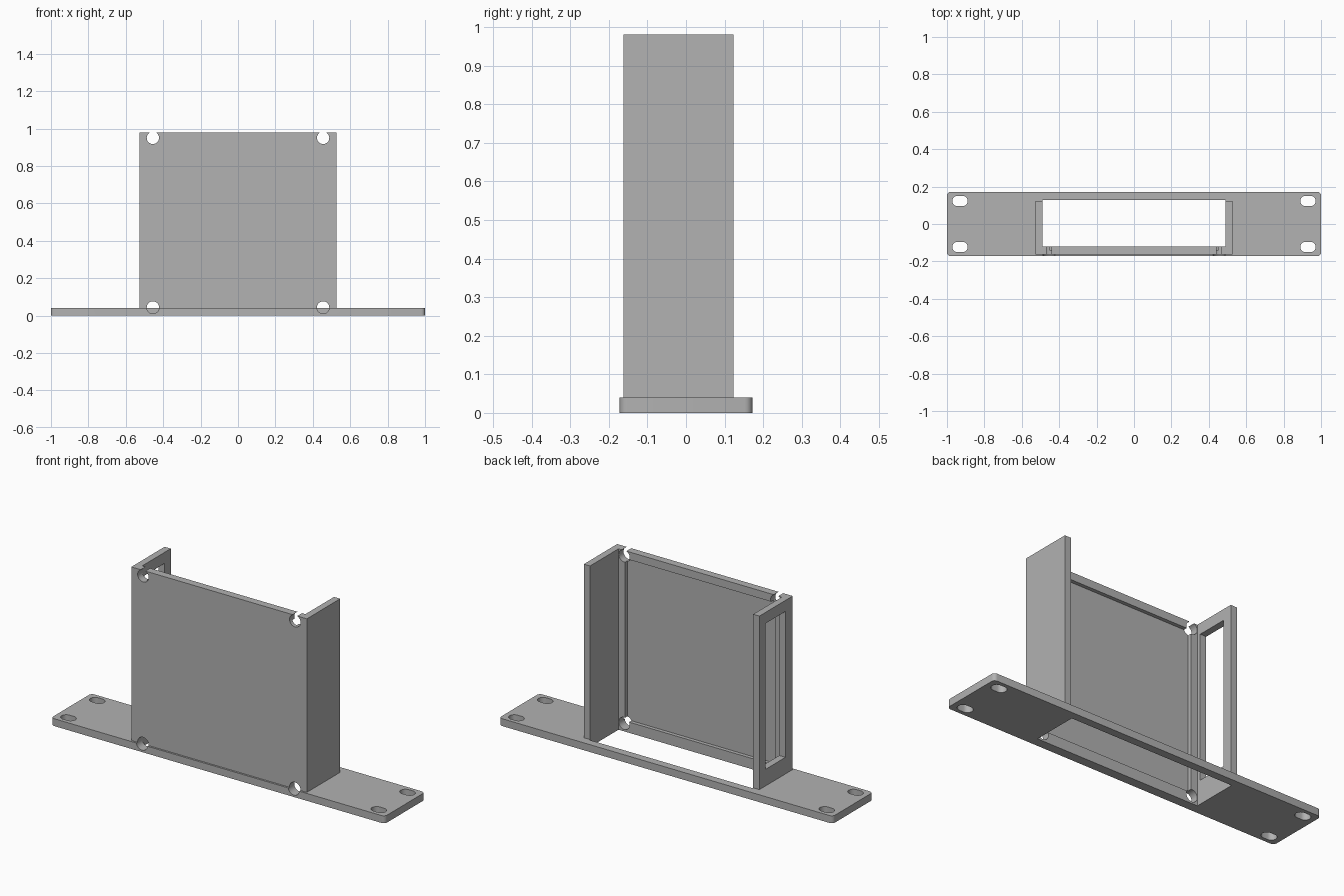
import bpy
import bmesh
from math import pi, cos, sin, radians
from mathutils import Matrix

cube = bpy.data.objects.get("Cube")
if cube:
    bpy.data.objects.remove(cube, do_unlink=True)

grey = bpy.data.materials.new("plain_grey")
grey.use_nodes = True
colour = (0.445, 0.445, 0.445, 1)
grey.diffuse_color = colour
grey.node_tree.nodes["Principled BSDF"].inputs["Base Color"].default_value = colour


def prism(name, outline, low, high, matrix=Matrix()):
    """Extrude a flat outline along z, then place it."""
    bm = bmesh.new()
    face = bm.faces.new([bm.verts.new((x, y, low)) for x, y in outline])
    top = bmesh.ops.extrude_face_region(bm, geom=[face])["geom"]
    verts = [v for v in top if isinstance(v, bmesh.types.BMVert)]
    bmesh.ops.translate(bm, verts=verts, vec=(0, 0, high - low))
    bm.transform(matrix)
    bmesh.ops.recalc_face_normals(bm, faces=bm.faces)
    mesh = bpy.data.meshes.new(name)
    bm.to_mesh(mesh)
    bm.free()
    mesh.materials.append(grey)
    obj = bpy.data.objects.new(name, mesh)
    bpy.context.collection.objects.link(obj)
    return obj


def rect(x0, x1, y0, y1):
    return [(x0, y0), (x1, y0), (x1, y1), (x0, y1)]


def rounded(cx, cy, hx, hy, r, steps):
    """Rectangle outline with rounded corners."""
    points = []
    for quarter, (sx, sy) in enumerate([(1, 1), (-1, 1), (-1, -1), (1, -1)]):
        for i in range(steps + 1):
            a = (quarter + i / steps) * pi / 2
            points.append((cx + sx * (hx - r) + r * cos(a),
                           cy + sy * (hy - r) + r * sin(a)))
    return points


def cut(obj, cutters):
    """Subtract all cutters, bake the result and remove the cutters."""
    for c in cutters:
        c.hide_render = True
        mod = obj.modifiers.new("cut", 'BOOLEAN')
        mod.operation = 'DIFFERENCE'
        mod.solver = 'EXACT'
        mod.object = c
    bpy.context.view_layer.update()
    graph = bpy.context.evaluated_depsgraph_get()
    mesh = bpy.data.meshes.new_from_object(obj.evaluated_get(graph))
    obj.modifiers.clear()
    obj.data = mesh
    for c in cutters:
        bpy.data.objects.remove(c, do_unlink=True)


def screw_holes():
    """Four round holes through the front panel corners."""
    holes = []
    for x in (-0.455, 0.455):
        for z in (0.043, 0.95):
            ring = [(0.033 * cos(i * pi / 16), 0.033 * sin(i * pi / 16)) for i in range(32)]
            place = Matrix.Translation((x, 0, z)) @ Matrix.Rotation(pi / 2, 4, 'X')
            holes.append(prism("hole_cutter", ring, 0.09, 0.25, place))
    return holes


THICK = 0.04
OUT, INN = 0.526, 0.489
FRONT, PANEL_BACK, WALL_BACK = -0.162, -0.121, 0.123
TOP = 0.98

# Base plate with a large opening and four slots
plate = prism("base_plate", rounded(0, 0, 1, 0.172, 0.02, 5), 0, THICK)
cutters = [prism("opening_cutter", rect(-INN, INN, PANEL_BACK, 0.129), -0.1, 0.1)]
for x in (-0.93, 0.93):
    for y in (-0.123, 0.123):
        cutters.append(prism("slot_cutter", rounded(x, y, 0.041, 0.028, 0.0279, 8), -0.1, 0.1))
cut(plate, cutters + screw_holes())

# Upright U-shaped bracket: front panel with two side walls
bracket = prism("upright_bracket", [
    (-OUT, FRONT), (OUT, FRONT), (OUT, WALL_BACK), (INN, WALL_BACK),
    (INN, PANEL_BACK), (-INN, PANEL_BACK), (-INN, WALL_BACK), (-OUT, WALL_BACK)], THICK, TOP)
cutters = [
    # shallow recess on the inside of the panel
    prism("recess_cutter", rect(-0.45, 0.45, -0.141, -0.1), 0.058, 0.938),
    # window in one side wall
    prism("window_cutter", rect(-0.6, -0.45, -0.1, 0.07), 0.13, 0.92),
]
cut(bracket, cutters + screw_holes())

# Smooth the round holes and corners, keep edges sharp
for obj in (plate, bracket):
    bpy.ops.object.select_all(action='DESELECT')
    obj.select_set(True)
    bpy.context.view_layer.objects.active = obj
    bpy.ops.object.shade_smooth_by_angle(angle=radians(30))
